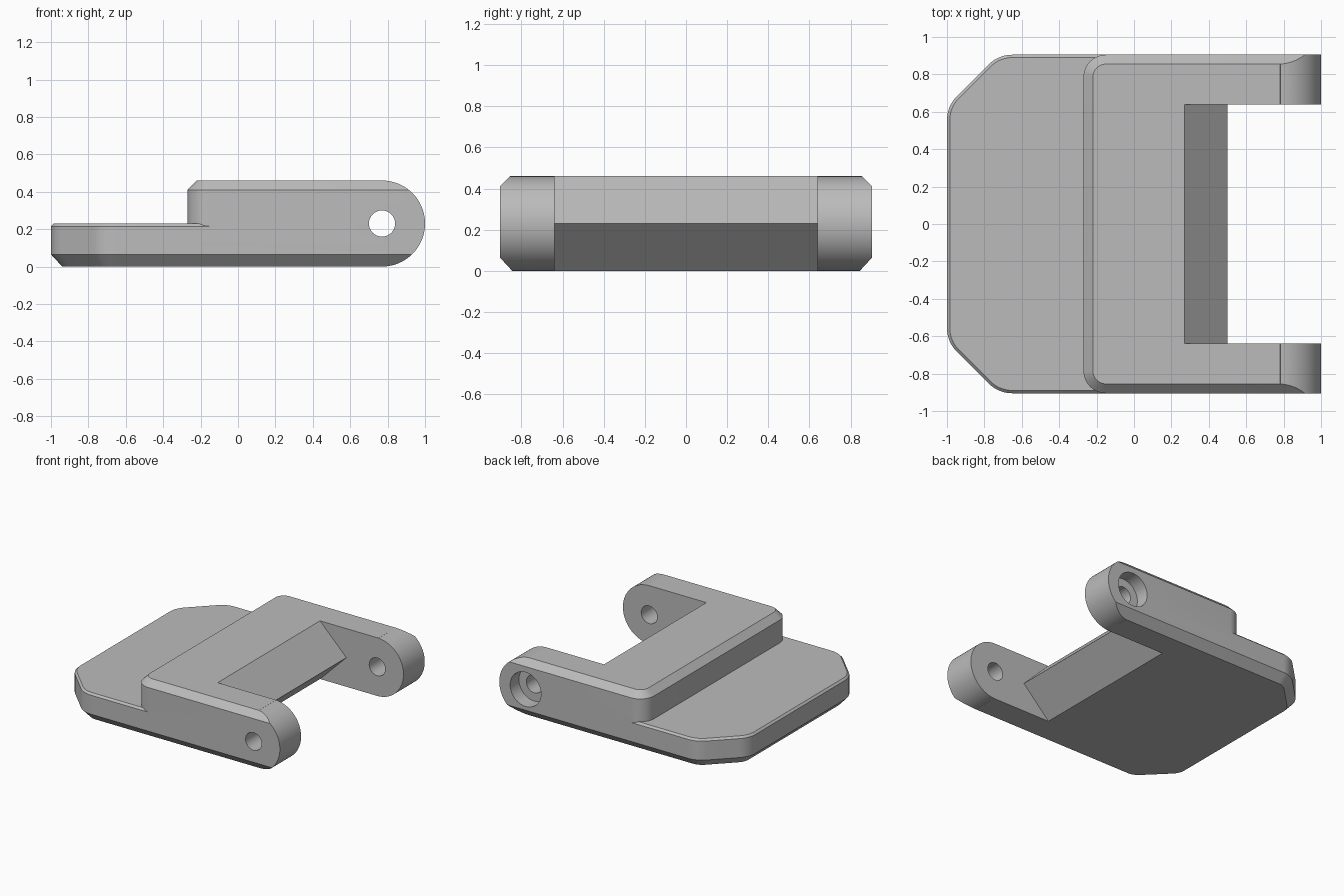
import bpy
import bmesh
from math import sin, cos, tan, radians, pi
from mathutils import Vector

cube = bpy.data.objects.get("Cube")
if cube:
    bpy.data.objects.remove(cube, do_unlink=True)

HALF_W, HEIGHT, NOSE_X = 0.905, 0.46, 0.77
MID = HEIGHT / 2

grey = bpy.data.materials.new("plain grey")
grey.use_nodes = True
grey.diffuse_color = (0.5, 0.5, 0.5, 1)
grey.node_tree.nodes["Principled BSDF"].inputs["Base Color"].default_value = (0.5, 0.5, 0.5, 1)


def rounded(corners, steps=10):
    """Closed outline from (x, y, radius) corners; radius 0 stays sharp."""
    pts = []
    for i, (x, y, r) in enumerate(corners):
        p = Vector((x, y))
        if r == 0:
            pts.append(p)
            continue
        a = (Vector(corners[i - 1][:2]) - p).normalized()
        b = (Vector(corners[(i + 1) % len(corners)][:2]) - p).normalized()
        half = a.angle(b) / 2
        centre = p + (a + b).normalized() * (r / sin(half))
        start = p + a * (r / tan(half)) - centre
        end = p + b * (r / tan(half)) - centre
        sweep = pi - 2 * half
        for k in range(steps + 1):
            t = k / steps
            pts.append(centre + (start * sin((1 - t) * sweep) + end * sin(t * sweep)) / sin(sweep))
    return pts


def loft(name, loops):
    """Solid through equally sized loops of 3D points, capped at both ends."""
    bm = bmesh.new()
    rings = [[bm.verts.new(p) for p in loop] for loop in loops]
    n = len(rings[0])
    for low, high in zip(rings, rings[1:]):
        for i in range(n):
            j = (i + 1) % n
            bm.faces.new((low[i], low[j], high[j], high[i]))
    bm.faces.new(rings[0])
    bm.faces.new(rings[-1])
    bmesh.ops.recalc_face_normals(bm, faces=bm.faces)
    mesh = bpy.data.meshes.new(name)
    bm.to_mesh(mesh)
    bm.free()
    mesh.materials.append(grey)
    obj = bpy.data.objects.new(name, mesh)
    bpy.context.collection.objects.link(obj)
    return obj


def prism_y(name, profile, y0, y1):
    return loft(name, [[(x, y, z) for x, z in profile] for y in (y0, y1)])


def disc(radius, steps=64):
    return [(NOSE_X + radius * cos(2 * pi * k / steps), MID + radius * sin(2 * pi * k / steps))
            for k in range(steps)]


def combine(target, tool, operation):
    mod = target.modifiers.new(tool.name, "BOOLEAN")
    mod.operation, mod.object, mod.solver = operation, tool, "EXACT"
    bpy.context.view_layer.objects.active = target
    bpy.ops.object.modifier_apply(modifier=mod.name)
    bpy.data.objects.remove(tool, do_unlink=True)


def plate_outline(d):
    k = d * tan(radians(22.5))
    r, w = 0.18 - d, HALF_W - d
    return rounded([(1.1, -w, 0), (1.1, w, 0), (-0.725 + k, w, r), (-1 + d, 0.63 - k, r),
                    (-1 + d, -0.63 + k, r), (-0.725 + k, -w, r)])


def block_outline(d):
    r, w = 0.12 - d, HALF_W - d
    return rounded([(1.1, -w, 0), (1.1, w, 0), (-0.27 + d, w, r), (-0.27 + d, -w, r)])


def levels(outline, steps):
    return [[(p.x, p.y, z) for p in outline(d)] for z, d in steps]


# Clipped-corner plate and the raised block, both with chamfered rims
body = loft("hinge_bracket", levels(plate_outline, [(0, 0.06), (0.065, 0), (0.215, 0), (MID, 0.015)]))
block = loft("raised_block", levels(block_outline, [(0.12, 0), (0.41, 0), (HEIGHT, 0.05)]))
combine(body, block, "UNION")

# Round the arm ends
arc = [(NOSE_X + MID * cos(radians(a)), MID + MID * sin(radians(a))) for a in range(-87, 88, 3)]
nose = prism_y("nose_shape", [(-1.2, -0.1), (0.7, -0.1)] + arc + [(0.7, 0.6), (-1.2, 0.6)], -1.2, 1.2)
combine(body, nose, "INTERSECT")

# Gap between the arms, leaving a pointed wedge on its inner wall
wall = [(0.27, 0.6), (0.27, HEIGHT), (0.5, MID), (0.27, 0), (0.27, -0.1), (1.3, -0.1), (1.3, 0.6)]
combine(body, prism_y("gap", wall, -0.64, 0.64), "DIFFERENCE")

# Pin hole through both arms, with a counterbore on the left arm
combine(body, prism_y("pin_hole", disc(0.07), -1.2, 1.2), "DIFFERENCE")
combine(body, prism_y("counterbore", disc(0.135), HALF_W - 0.11, 1.2), "DIFFERENCE")

bpy.ops.object.select_all(action="DESELECT")
body.select_set(True)
bpy.context.view_layer.objects.active = body
bpy.ops.object.shade_smooth_by_angle(angle=radians(20))
